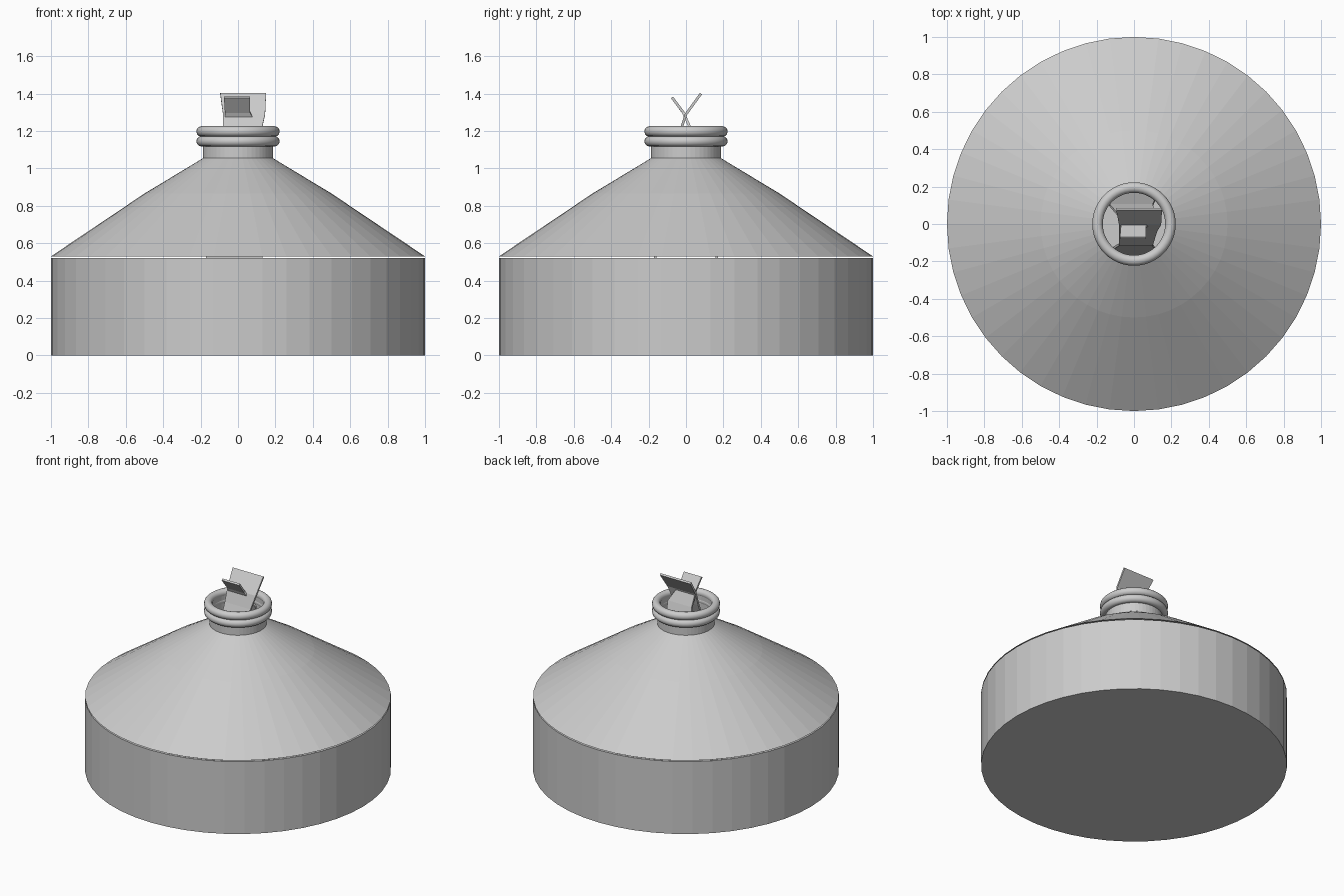
import bpy, math

cube = bpy.data.objects.get("Cube")
if cube:
    bpy.data.objects.remove(cube, do_unlink=True)

SIDES = 48

# One plain grey for every part
grey = bpy.data.materials.new("plain_grey")
grey.use_nodes = True
colour = (0.6, 0.6, 0.6, 1)
grey.diffuse_color = colour
grey.node_tree.nodes["Principled BSDF"].inputs["Base Color"].default_value = colour


def make_object(name, verts, faces):
    mesh = bpy.data.meshes.new(name)
    mesh.from_pydata(verts, [], faces)
    mesh.materials.append(grey)
    obj = bpy.data.objects.new(name, mesh)
    bpy.context.collection.objects.link(obj)
    return obj


def lathe(name, profile, close_bottom=False):
    """Spin an (r, z) profile that runs up the outside and down the inside."""
    verts, faces = [], []
    for r, z in profile:
        for i in range(SIDES):
            a = math.tau * i / SIDES
            verts.append((r * math.cos(a), r * math.sin(a), z))
    rows = len(profile)
    for j in range(rows if not close_bottom else rows - 1):
        k = (j + 1) % rows
        for i in range(SIDES):
            n = (i + 1) % SIDES
            faces.append((j * SIDES + i, j * SIDES + n, k * SIDES + n, k * SIDES + i))
    if close_bottom:
        faces.append(tuple(reversed(range(SIDES))))
        faces.append(tuple((rows - 1) * SIDES + i for i in range(SIDES)))
    return make_object(name, verts, faces)


def strip(name, stations, thickness=0.014):
    """Cloth strip through (x min, x max, y, z) stations."""
    verts = []
    for x0, x1, y, z in stations:
        verts += [(x0, y, z), (x1, y, z)]
    faces = [(2 * i, 2 * i + 1, 2 * i + 3, 2 * i + 2) for i in range(len(stations) - 1)]
    obj = make_object(name, verts, faces)
    mod = obj.modifiers.new("thickness", "SOLIDIFY")
    mod.thickness = thickness
    mod.offset = 0
    return obj


# Hollow drum, with a hairline gap under the shoulder
lathe("base_drum", [(1, 0), (1, 0.522), (0.985, 0.522), (0.985, 0.015)], True)

# Sloping shoulder shell
lathe("shoulder", [(1, 0.53), (0.5, 0.866), (0.187, 1.055),
                   (0.17, 1.05), (0.49, 0.856), (0.98, 0.53)])

# Open neck
lathe("neck", [(0.187, 1.05), (0.187, 1.2), (0.17, 1.2), (0.17, 1.05)])

# Two rolled rings around the mouth
for name, z in (("lower_ring", 1.145), ("upper_ring", 1.198)):
    bpy.ops.mesh.primitive_torus_add(
        location=(0, 0, z), major_radius=0.195, minor_radius=0.028,
        major_segments=SIDES, minor_segments=12)
    ring = bpy.context.object
    ring.name = name
    ring.data.materials.append(grey)
    bpy.ops.object.shade_smooth()

# Two wick strips hang inside and cross above the mouth
strip("wide_wick", [
    (-0.17, 0.13, -0.165, 0.03), (-0.17, 0.13, -0.165, 0.53),
    (-0.08, 0.1, -0.11, 1.0), (-0.08, 0.125, -0.03, 1.2),
    (-0.08, 0.145, 0.0, 1.29), (-0.095, 0.15, 0.08, 1.4)])
strip("narrow_wick", [
    (-0.17, 0.13, 0.165, 0.03), (-0.17, 0.13, 0.165, 0.53),
    (-0.13, 0.1, 0.1, 1.0), (-0.07, 0.12, 0.03, 1.2),
    (-0.07, 0.065, -0.015, 1.3), (-0.075, 0.065, -0.075, 1.38)])
